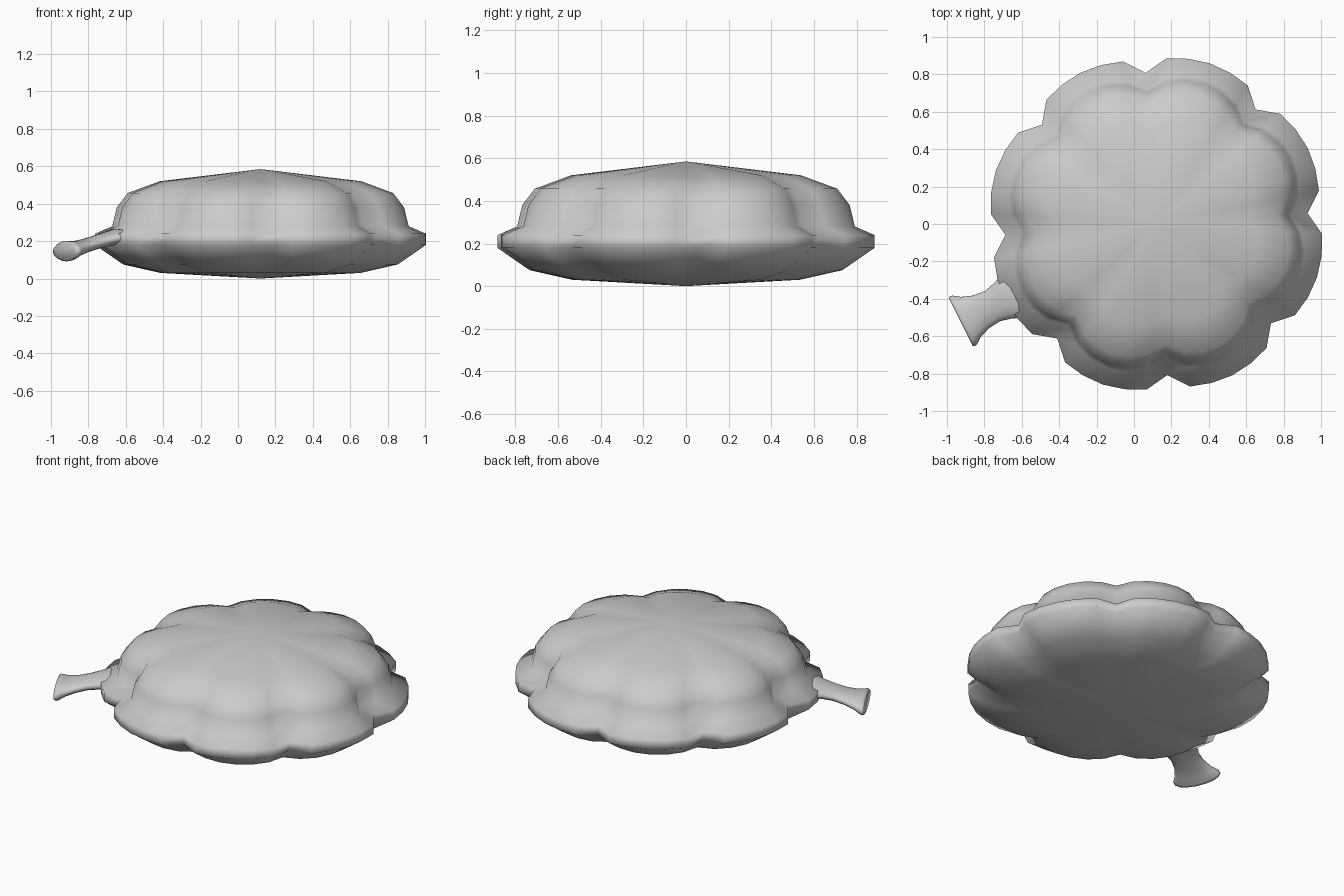
import bpy, bmesh, math

if "Cube" in bpy.data.objects:
    bpy.data.objects.remove(bpy.data.objects["Cube"])

CX = 0.12                        # centre of the round body
NECK = math.radians(206.6)       # direction the neck points
LOBES, SEG = 8, 6

rubber = bpy.data.materials.new("grey rubber")
rubber.diffuse_color = (0.6, 0.6, 0.6, 1)
rubber.use_nodes = True
rubber.node_tree.nodes["Principled BSDF"].inputs["Base Color"].default_value = rubber.diffuse_color


def loft(name, rings, start=None, end=None):
    """Skin closed rings of points; close each end with a tip point or a flat cap."""
    bm = bmesh.new()
    loops = [[bm.verts.new(p) for p in ring] for ring in rings]
    n = len(loops[0])
    for a, b in zip(loops, loops[1:]):
        for i in range(n):
            j = (i + 1) % n
            bm.faces.new((a[i], a[j], b[j], b[i]))
    for loop, tip in ((loops[0], start), (loops[-1], end)):
        if tip:
            t = bm.verts.new(tip)
            for i in range(n):
                bm.faces.new((loop[i], loop[(i + 1) % n], t))
        else:
            bm.faces.new(loop)
    bmesh.ops.recalc_face_normals(bm, faces=bm.faces)
    for f in bm.faces:
        f.smooth = True
    me = bpy.data.meshes.new(name)
    bm.to_mesh(me)
    bm.free()
    me.materials.append(rubber)
    ob = bpy.data.objects.new(name, me)
    bpy.context.collection.objects.link(ob)
    return ob


# Scalloped cushion: (radius, height) profile from bottom to top
RIM = (0.895, 0.98, 0.994, 1.0, 0.994, 0.98)      # narrow notch at the seam
DOME = (0.885, 0.955, 0.99, 1.0, 0.99, 0.955)     # rounder lobes on the dome
profile = [(0.55, 0.03, DOME), (0.755, 0.075, DOME), (0.905, 0.18, RIM),
           (0.905, 0.24, RIM), (0.815, 0.28, DOME), (0.79, 0.38, DOME),
           (0.73, 0.457, DOME), (0.555, 0.52, DOME)]


def scallop(r, z, shape):
    pts = []
    for i in range(LOBES * SEG):
        a = NECK + math.pi / LOBES + i * math.tau / (LOBES * SEG)
        k = r * shape[i % SEG]
        pts.append((CX + k * math.cos(a), k * math.sin(a), z))
    return pts


loft("cushion", [scallop(*p) for p in profile], (CX, 0, 0), (CX, 0, 0.585))

# Flared neck: distance from body centre, width, thickness, height
sections = [(0.78, 0.24, 0.06, 0.235), (0.87, 0.25, 0.085, 0.222),
            (0.92, 0.21, 0.08, 0.21), (0.98, 0.18, 0.075, 0.195),
            (1.05, 0.195, 0.075, 0.175), (1.11, 0.24, 0.085, 0.158),
            (1.145, 0.29, 0.105, 0.148), (1.16, 0.30, 0.11, 0.146),
            (1.17, 0.285, 0.095, 0.145)]
ca, sa = math.cos(NECK), math.sin(NECK)


def oval(d, w, t, z, n=16):
    pts = []
    for i in range(n):
        a = i * math.tau / n
        s = w / 2 * math.cos(a)
        pts.append((CX + d * ca - s * sa, d * sa + s * ca, z + t / 2 * math.sin(a)))
    return pts


loft("neck", [oval(*s) for s in sections])
